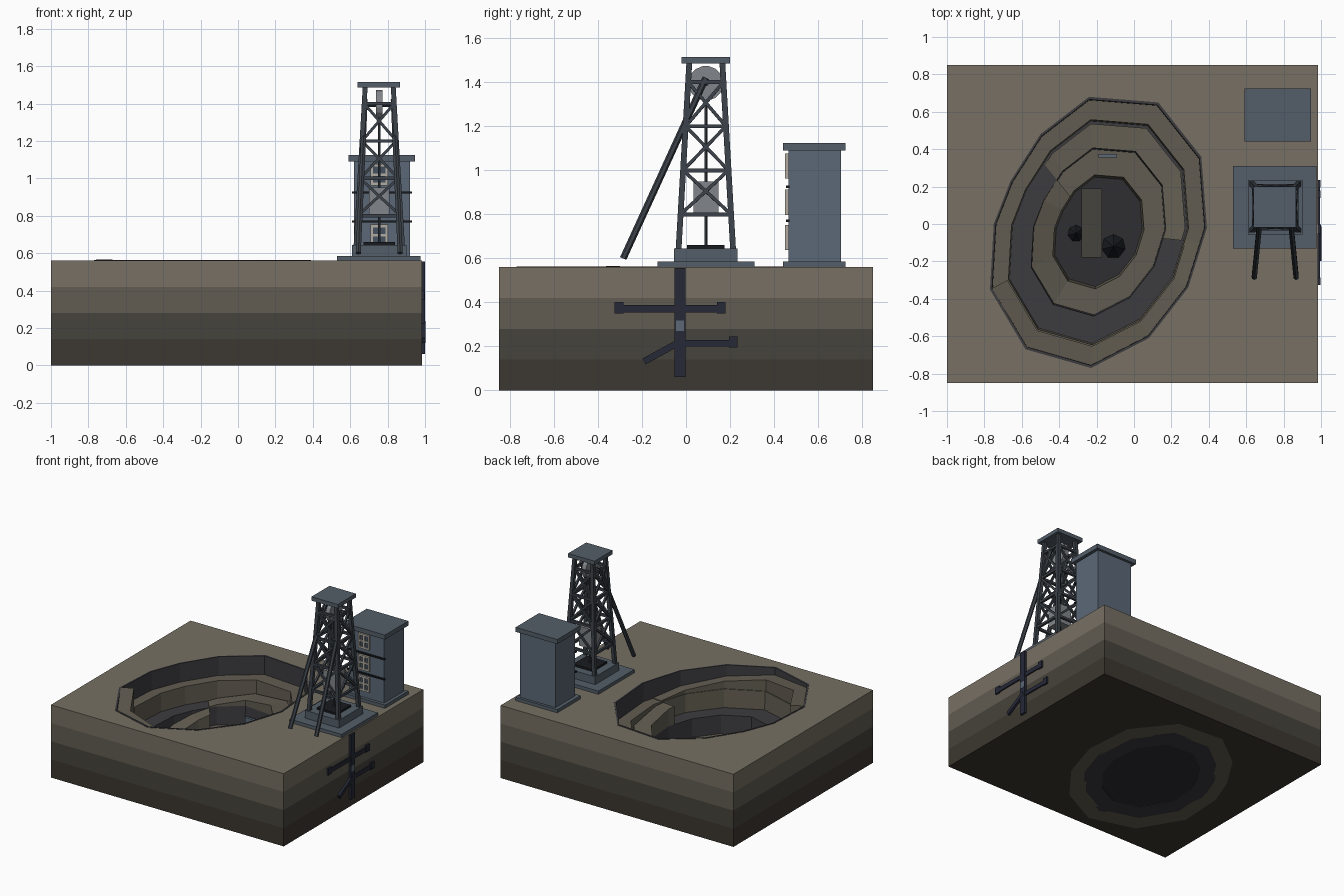
import bpy, math
from mathutils import Vector

if "Cube" in bpy.data.objects:
    bpy.data.objects.remove(bpy.data.objects["Cube"])


def mat(name, r, g, b):
    m = bpy.data.materials.new(name)
    m.diffuse_color = [(c / 255) ** 2.2 for c in (r, g, b)] + [1]
    m.use_nodes = True
    m.node_tree.nodes["Principled BSDF"].inputs["Base Color"].default_value = m.diffuse_color
    return m


STRATA = [mat("stratum_%d" % i, *c) for i, c in enumerate(
    [(62, 58, 52), (72, 69, 62), (98, 92, 82), (118, 111, 99)])]
EARTH = mat("bench_earth", 98, 93, 82)
ROCK = mat("dark_rock", 62, 62, 66)
FLOOR = mat("pit_floor_rock", 50, 50, 53)
STEEL = mat("steel", 62, 68, 75)
PANEL = mat("blue_grey", 92, 104, 118)
PLATE = mat("plate", 84, 94, 104)
GREY = mat("light_grey", 128, 132, 136)
DARK = mat("dark_tunnel", 42, 45, 58)
BLACK = mat("black_trim", 30, 32, 36)
FRAME = mat("window_frame", 175, 170, 160)
GLASS = mat("window_glass", 70, 82, 96)


def mesh(name, verts, faces, m):
    me = bpy.data.meshes.new(name)
    me.from_pydata([tuple(v) for v in verts], [], faces)
    me.materials.append(m)
    ob = bpy.data.objects.new(name, me)
    bpy.context.collection.objects.link(ob)
    return ob


def loft(name, loops, m, cyclic=False):
    """Skin equal-length closed loops; cap the ends unless cyclic."""
    n, k = len(loops[0]), len(loops)
    faces = []
    for a in range(k if cyclic else k - 1):
        b = (a + 1) % k
        for i in range(n):
            j = (i + 1) % n
            faces.append((a * n + i, a * n + j, b * n + j, b * n + i))
    if not cyclic:
        faces += [tuple(range(n))[::-1], tuple(range((k - 1) * n, k * n))]
    return mesh(name, [v for l in loops for v in l], faces, m)


def box(name, x0, x1, y0, y1, z0, z1, m):
    return loft(name, [[(x0, y0, z), (x1, y0, z), (x1, y1, z), (x0, y1, z)] for z in (z0, z1)], m)


def beam(name, a, b, w, m, sides=4):
    a, b = Vector(a), Vector(b)
    d = (b - a).normalized()
    u = d.cross(Vector((0, 1, 0)) if abs(d.y) < 0.8 else Vector((0, 0, 1))).normalized()
    v = d.cross(u)
    angs = [math.tau * (i + 0.5) / sides for i in range(sides)]
    r = w / 2 / math.cos(math.pi / sides)
    return loft(name, [[p + r * (math.cos(t) * u + math.sin(t) * v) for t in angs] for p in (a, b)], m)


# pit outline, counter-clockwise, scaled about its centre
C = Vector((-0.19, -0.04))
OUT = [Vector(p) for p in [(.39, -.02), (.36, .36), (.13, .65), (-.24, .68), (-.50, .48), (-.66, .23),
                           (-.75, 0), (-.77, -.35), (-.58, -.67), (-.23, -.77), (.08, -.61), (.29, -.34)]]


def pit(t, s, z):
    i = math.floor(t)
    p = OUT[i % 12].lerp(OUT[(i + 1) % 12], t - i)
    q = C + (p - C) * s
    return (q.x, q.y, z)


def pit_loop(s, z):
    return [pit(i, s, z) for i in range(12)]


def pit_ring(name, s_out, s_top, s_bot, z0, z1, m):
    return loft(name, [pit_loop(s_out, z0), pit_loop(s_out, z1), pit_loop(s_top, z1), pit_loop(s_bot, z0)], m, True)


# ground strata with the pit cut through
cutter = loft("pit_cutter", [pit_loop(1, -0.2), pit_loop(1, 1)], ROCK)
for i in range(4):
    slab = box("ground_stratum_%d" % i, -1, .985, -.85, .85, .14 * i, .14 * (i + 1), STRATA[i])
    mod = slab.modifiers.new("pit", 'BOOLEAN')
    mod.operation, mod.object, mod.solver = 'DIFFERENCE', cutter, 'EXACT'
    bpy.context.view_layer.objects.active = slab
    bpy.ops.object.modifier_apply(modifier=mod.name)
bpy.data.objects.remove(cutter)

# pit benches, floor and rim
pit_ring("pit_rim", 1.0, .98, .975, .42, .563, ROCK)
pit_ring("upper_bench", 1.0, .83, .80, 0, .42, EARTH)
pit_ring("middle_bench", .83, .62, .60, 0, .28, ROCK)
pit_ring("lower_bench", .62, .42, .40, .02, .14, EARTH)
loft("pit_floor", [pit_loop(.62, .005), pit_loop(.62, .04)], FLOOR)


# haul ramps spiralling down from bench to bench
def ramp(name, t0, t1, s0, s1, z0, z1, base):
    ts = [t0] + list(range(math.floor(t0) + 1, math.ceil(t1))) + [t1]
    loops = []
    for t in ts:
        z = z0 + (z1 - z0) * (t - t0) / (t1 - t0)
        loops.append([pit(t, s1, base), pit(t, s0, base), pit(t, s0, z), pit(t, s1, z)])
    loft(name, loops, EARTH)


ramp("upper_ramp", 7, 11.75, .84, .98, .566, .425, .40)
ramp("middle_ramp", 11.75, 16.3, .62, .80, .42, .285, .13)
ramp("lower_ramp", 4.3, 8, .42, .62, .28, .145, .12)

# floor fittings: conveyor bed, ore piles, adit plates
box("conveyor_bed", -.28, -.17, -.18, .19, .04, .08, STRATA[1])
for i, (x, y, r) in enumerate([(-.31, -.05, .045), (-.11, -.12, .065)]):
    bpy.ops.mesh.primitive_cone_add(vertices=7, radius1=r, depth=r * 1.3, location=(x, y, .04 + r * .65))
    bpy.context.object.name = "ore_pile_%d" % i
    bpy.context.object.data.materials.append(BLACK)
box("adit_plate_0", -.19, -.09, .355, .375, .14, .22, PANEL)
box("adit_plate_1", -.27, -.21, .25, .27, .04, .12, PANEL)

# headframe foundations
TX, TY = .755, .09
box("headframe_pad", .53, .975, -.13, .31, .56, .585, PLATE)
box("headframe_plinth", .61, .90, -.055, .235, .585, .645, PLATE)
box("shaft_collar", .67, .84, .005, .175, .645, .66, BLACK)


# tapered lattice tower
def leg(sx, sy, z):
    h = .125 + (.075 - .125) * (z - .62) / (1.49 - .62)
    return (TX + sx * h, TY + sy * h, z)


CORNERS = [(-1, -1), (1, -1), (1, 1), (-1, 1)]
LEVELS = [.80, 1.0, 1.2, 1.4]
for k, a in enumerate(CORNERS):
    b = CORNERS[(k + 1) % 4]
    beam("tower_leg_%d" % k, leg(*a, .62), leg(*a, 1.49), .026, STEEL)
    for j, z in enumerate(LEVELS):
        beam("tower_girt_%d_%d" % (k, j), leg(*a, z), leg(*b, z), .018, STEEL)
        if j < 3:
            for p, q in ((a, b), (b, a)):
                beam("tower_brace_%d_%d" % (k, j), leg(*p, z), leg(*q, LEVELS[j + 1]), .015, STEEL)
box("tower_cap", .64, .865, -.02, .20, 1.485, 1.515, PLATE)
for sx in (-1, 1):
    beam("backstay", (TX + sx * .075, .09, 1.42), (TX + sx * .112, -.285, .60), .027, STEEL, 6)

# sheave, rope and cage
beam("sheave_wheel", (.738, .09, 1.395), (.772, .09, 1.395), .155, GREY, 16)
beam("sheave_axle", (.68, .09, 1.395), (.83, .09, 1.395), .025, STEEL, 8)
beam("hoist_rope", (TX, .09, .65), (TX, .09, 1.39), .012, STEEL, 6)
box("hoist_cage", .70, .81, .033, .147, .80, .95, GREY)

# winding house
box("house_base", .59, .945, .44, .725, .56, .585, PLATE)
box("house_walls", .62, .92, .465, .705, .585, 1.09, PANEL)
box("house_roof", .59, .945, .44, .725, 1.09, 1.125, PLATE)
for z in (.77, .925):
    box("string_course", .61, .93, .455, .47, z - .006, z + .006, BLACK)
for z in (.695, .855, 1.02):
    box("window_glass", .715, .795, .458, .47, z - .05, z + .05, GLASS)
    for x in (.715, .755, .795):
        box("window_mullion", x - .007, x + .007, .45, .47, z - .055, z + .055, FRAME)
    for dz in (-.05, 0, .05):
        box("window_bar", .708, .802, .45, .47, z + dz - .007, z + dz + .007, FRAME)

# underground workings shown on the right-hand cut face
X0, X1 = .98, .995
box("shaft_section", X0, 1.0, -.052, -.002, .06, .556, DARK)
box("upper_drift", X0, X1, -.30, .16, .355, .387, DARK)
box("lower_drift", X0, X1, -.01, .21, .20, .23, DARK)
for i, (y, z) in enumerate([(-.305, .375), (.16, .375), (.215, .22)]):
    box("stope_%d" % i, X0, .998, y - .02, y + .02, z - .026, z + .026, DARK)
beam("inclined_drift", (.9875, -.02, .225), (.9875, -.19, .132), .03, DARK).scale.x = 1
box("underground_cage", X0, 1.0 + .001, -.045, -.008, .27, .318, PANEL)
